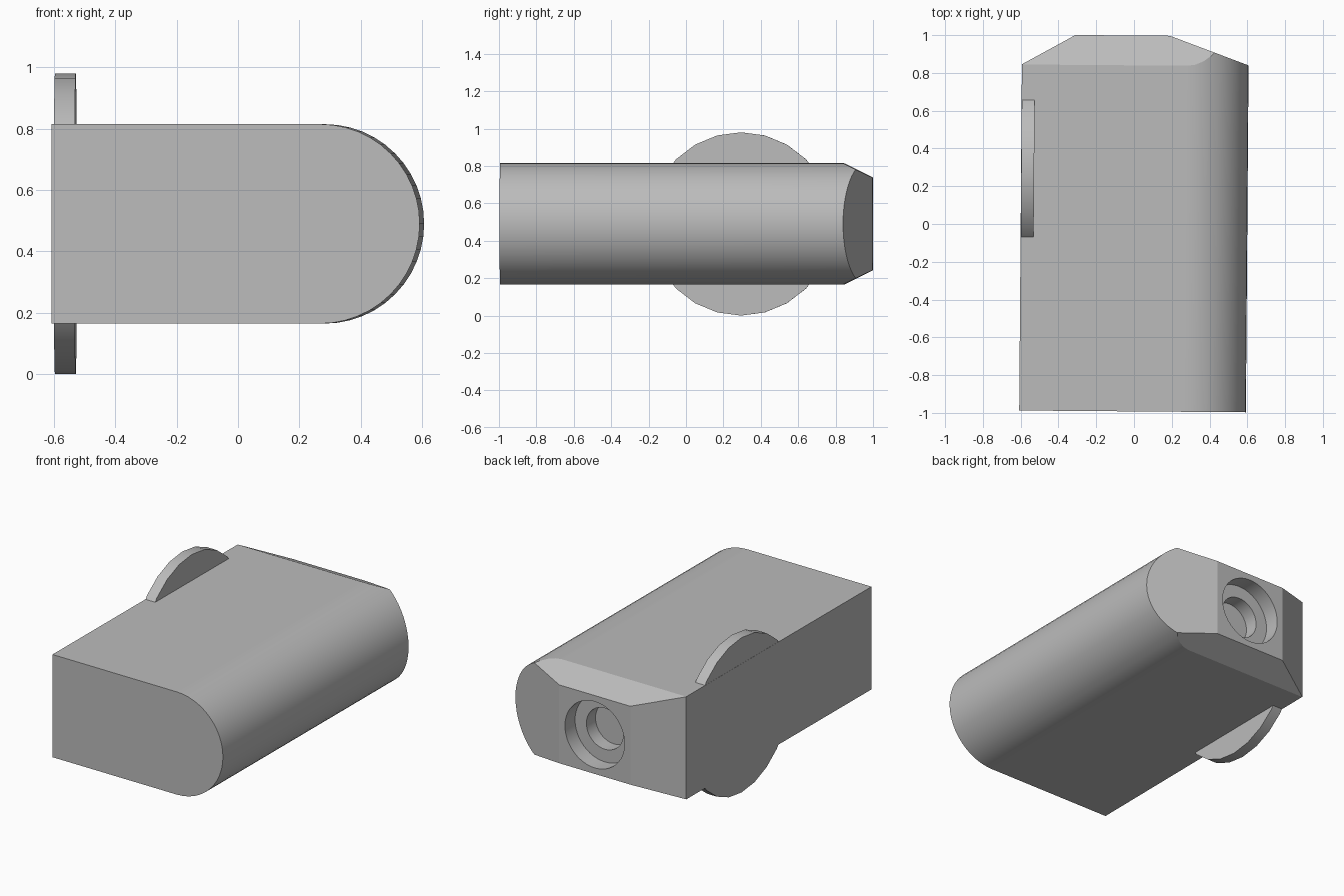
import bpy, bmesh, math
from mathutils import Vector, Matrix

if "Cube" in bpy.data.objects:
    bpy.data.objects.remove(bpy.data.objects["Cube"], do_unlink=True)

MID_Z = 0.49
TURN = Matrix.Rotation(-0.0078, 4, "Z")

grey = bpy.data.materials.new("plain grey")
grey.use_nodes = True
grey.diffuse_color = (0.5, 0.5, 0.5, 1)
grey.node_tree.nodes["Principled BSDF"].inputs["Base Color"].default_value = (0.5, 0.5, 0.5, 1)


def make_object(name, bm):
    bmesh.ops.recalc_face_normals(bm, faces=bm.faces)
    mesh = bpy.data.meshes.new(name)
    bm.to_mesh(mesh)
    bm.free()
    mesh.materials.append(grey)
    obj = bpy.data.objects.new(name, mesh)
    bpy.context.collection.objects.link(obj)
    return obj


def cylinder(name, radius, length, center, axis, sides):
    bm = bmesh.new()
    matrix = Matrix.Translation(center) @ Matrix.Rotation(math.pi / 2, 4, axis)
    bmesh.ops.create_cone(bm, cap_ends=True, segments=sides, radius1=radius,
                          radius2=radius, depth=length, matrix=matrix)
    return make_object(name, bm)


def make_active(obj):
    bpy.ops.object.select_all(action="DESELECT")
    obj.select_set(True)
    bpy.context.view_layer.objects.active = obj


def slice_off(bm, point, normal):
    cut = bmesh.ops.bisect_plane(bm, geom=bm.verts[:] + bm.edges[:] + bm.faces[:],
                                 plane_co=point, plane_no=normal, clear_outer=True)
    rim = [e for e in cut["geom_cut"] if isinstance(e, bmesh.types.BMEdge)]
    bmesh.ops.edgeloop_fill(bm, edges=rim)


# Body: D-shaped profile extruded front to back
FRONT, BACK, R, STEPS = -0.992, 0.998, 0.325, 24
outline = [(-0.6, MID_Z + R), (-0.6, MID_Z - R)]
for i in range(STEPS + 1):
    a = math.pi * (i / STEPS - 0.5)
    outline.append((0.275 + R * math.cos(a), MID_Z + R * math.sin(a)))
bm = bmesh.new()
face = bm.faces.new([bm.verts.new((x, FRONT, z)) for x, z in outline])
new = bmesh.ops.extrude_face_region(bm, geom=[face])["geom"]
bmesh.ops.translate(bm, vec=(0, BACK - FRONT, 0),
                    verts=[v for v in new if isinstance(v, bmesh.types.BMVert)])

# Four chamfers around the back end
slice_off(bm, Vector((-0.318, BACK, 0)), Vector((-0.158, 0.284, 0)))
slice_off(bm, Vector((0.182, BACK, 0)), Vector((0.153, 0.416, 0)))
for side in (1, -1):
    slice_off(bm, Vector((0, BACK, MID_Z + side * 0.248)), Vector((0, 0.077, side * 0.158)))
body = make_object("body", bm)

# Stepped round recess in the back face
for radius, depth in ((0.21, 0.1), (0.13, 0.19)):
    cutter = cylinder("recess_cutter", radius, depth * 2, (-0.068, BACK, MID_Z), "X", 48)
    cutter.hide_render = True
    make_active(body)
    mod = body.modifiers.new("recess", "BOOLEAN")
    mod.operation = "DIFFERENCE"
    mod.solver = "EXACT"
    mod.object = cutter
    bpy.ops.object.modifier_apply(modifier=mod.name)
    bpy.data.objects.remove(cutter, do_unlink=True)

# Thin wheel set into the flat side
wheel = cylinder("side_wheel", 0.49, 0.068, (-0.565, 0.29, MID_Z), "Y", 24)

# Shared slight turn and shading
for obj in (body, wheel):
    obj.data.transform(TURN)
    make_active(obj)
    bpy.ops.object.shade_smooth_by_angle(angle=math.radians(20))
